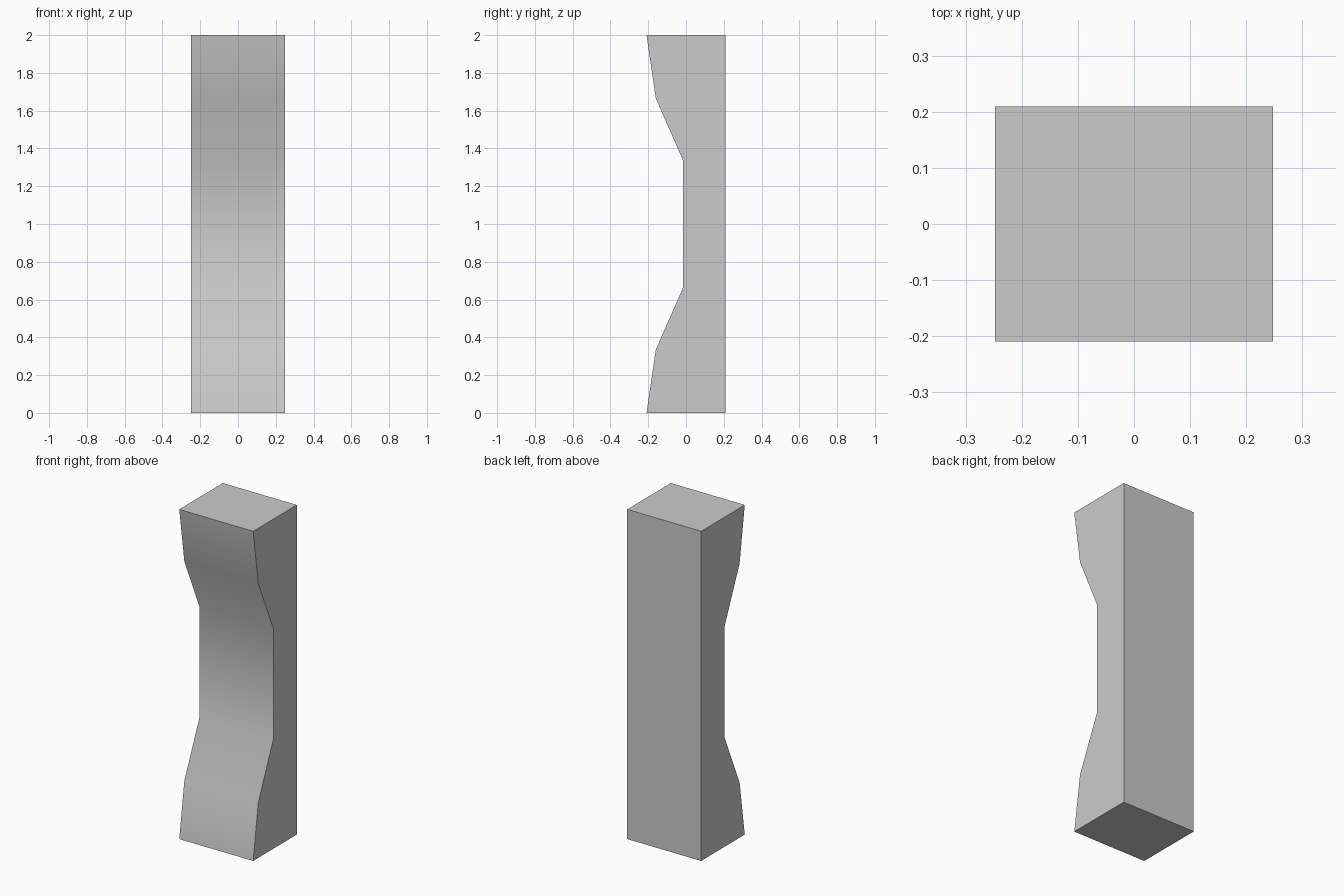
import bpy
import bmesh
from mathutils import Vector

if "Cube" in bpy.data.objects:
    bpy.data.objects.remove(bpy.data.objects["Cube"])

HALF_W, HALF_D, HEIGHT = 0.248, 0.209, 2.0

# Side profile (y, z): lower half of the waisted front, mirrored about mid-height
lower = [(-HALF_D, 0.0), (-0.16, 0.335), (-0.015, 0.665)]
upper = [(y, HEIGHT - z) for y, z in reversed(lower)]
profile = lower + upper + [(HALF_D, HEIGHT), (HALF_D, 0.0)]

# Pillar: profile extruded across the width
bm = bmesh.new()
side = bm.faces.new([bm.verts.new((-HALF_W, y, z)) for y, z in profile])
result = bmesh.ops.extrude_face_region(bm, geom=[side], use_keep_orig=True)
moved = [v for v in result["geom"] if isinstance(v, bmesh.types.BMVert)]
bmesh.ops.translate(bm, verts=moved, vec=Vector((2 * HALF_W, 0, 0)))
bmesh.ops.recalc_face_normals(bm, faces=bm.faces)

# Smooth shading along the front curve, crisp edges at all corners
for face in bm.faces:
    face.smooth = True
for edge in bm.edges:
    edge.smooth = edge.calc_face_angle(0) < 0.6

mesh = bpy.data.meshes.new("waisted_pillar")
bm.to_mesh(mesh)
bm.free()
pillar = bpy.data.objects.new("waisted_pillar", mesh)
bpy.context.collection.objects.link(pillar)
